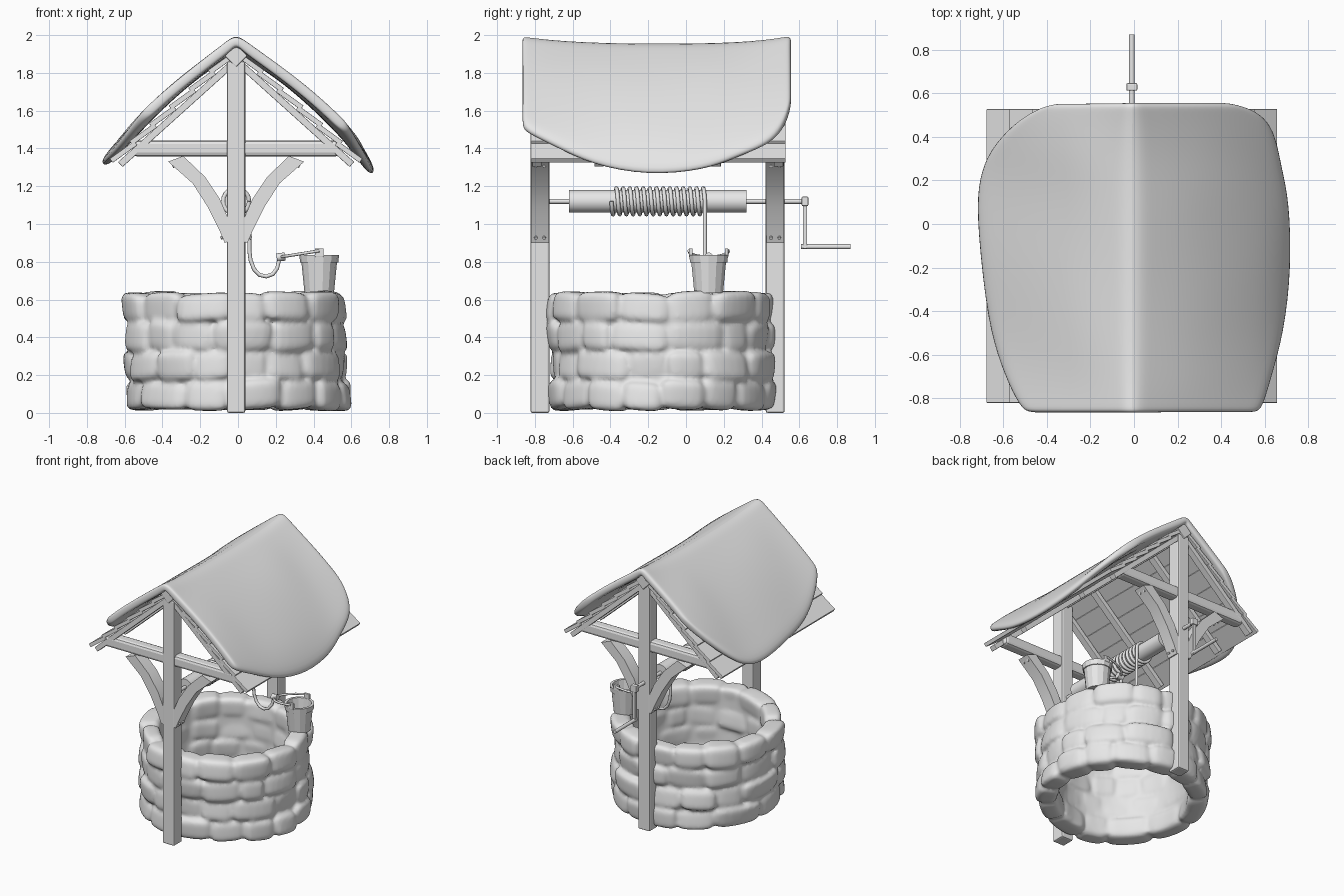
import bpy, bmesh, math, random
from mathutils import Vector, Matrix

random.seed(4)
cube = bpy.data.objects.get("Cube")
if cube:
    bpy.data.objects.remove(cube)

grey = bpy.data.materials.new("plain_grey")
grey.use_nodes = True
grey.diffuse_color = (0.8, 0.8, 0.8, 1)
grey.node_tree.nodes["Principled BSDF"].inputs["Base Color"].default_value = (0.8, 0.8, 0.8, 1)

CX, CY = -0.01, -0.13          # well centre
FRONT, BACK = -0.773, 0.472    # post positions
ROLL_Z = 1.12
PITCH = math.atan(0.9)


def add(name, data):
    obj = bpy.data.objects.new(name, data)
    bpy.context.collection.objects.link(obj)
    data.materials.append(grey)
    return obj


def finish(name, bm, smooth=False, bevel=0):
    bmesh.ops.recalc_face_normals(bm, faces=bm.faces)
    mesh = bpy.data.meshes.new(name)
    bm.to_mesh(mesh)
    bm.free()
    obj = add(name, mesh)
    if bevel:
        mod = obj.modifiers.new("bevel", 'BEVEL')
        mod.width, mod.segments = bevel, 2
    if smooth:
        bpy.ops.object.select_all(action='DESELECT')
        bpy.context.view_layer.objects.active = obj
        obj.select_set(True)
        bpy.ops.object.shade_smooth_by_angle(angle=math.radians(40))
    return obj


def box(name, centre, size, tilt=0, bevel=0.006):
    bm = bmesh.new()
    m = Matrix.Translation(centre) @ Matrix.Rotation(tilt, 4, 'Y') @ Matrix.Diagonal((*size, 1))
    bmesh.ops.create_cube(bm, size=1, matrix=m)
    return finish(name, bm, bevel=bevel)


def rod(name, a, b, radius, sides=16):
    a, b = Vector(a), Vector(b)
    bm = bmesh.new()
    m = Matrix.Translation((a + b) / 2) @ (b - a).to_track_quat('Z', 'Y').to_matrix().to_4x4()
    bmesh.ops.create_cone(bm, cap_ends=True, segments=sides, radius1=radius, radius2=radius,
                          depth=(b - a).length, matrix=m)
    return finish(name, bm, smooth=True)


def tube(name, points, radius):
    curve = bpy.data.curves.new(name, 'CURVE')
    curve.dimensions = '3D'
    curve.bevel_depth, curve.bevel_resolution = radius, 2
    curve.use_fill_caps = True
    spline = curve.splines.new('POLY')
    spline.points.add(len(points) - 1)
    for p, co in zip(spline.points, points):
        p.co = (*co, 1)
    spline.use_smooth = True
    return add(name, curve)


def lathe(name, profile, centre, sides):
    """Closed profile of (radius, z) turned about a vertical axis."""
    bm = bmesh.new()
    rings = [[bm.verts.new((centre[0] + r * math.cos(t), centre[1] + r * math.sin(t), z))
              for r, z in profile]
             for t in (math.tau * i / sides for i in range(sides))]
    n = len(profile)
    for i in range(sides):
        a, b = rings[i], rings[(i + 1) % sides]
        for j in range(n):
            k = (j + 1) % n
            bm.faces.new((a[j], b[j], b[k], a[k]))
    return finish(name, bm)


# Stone wall: rounded blocks bent round the ring, fused with a core
def round_block(bm, angle, half_angle, r_in, r_out, z0, z1):
    block = bmesh.new()
    bmesh.ops.create_cube(block, size=2)
    bmesh.ops.subdivide_edges(block, edges=block.edges, cuts=5, use_grid_fill=True)
    lean, twist = random.uniform(-0.012, 0.012), random.uniform(-0.01, 0.01)
    for v in block.verts:
        p = v.co / sum(abs(c) ** 5 for c in v.co) ** 0.2
        t = angle + half_angle * p.x
        r = (r_in + r_out) / 2 + (r_out - r_in) / 2 * p.y + lean * p.z
        z = (z0 + z1) / 2 + (z1 - z0) / 2 * p.z + twist * p.x
        v.co = (CX + r * math.cos(t), CY + r * math.sin(t), z)
    mesh = bpy.data.meshes.new("block")
    block.to_mesh(mesh)
    block.free()
    bm.from_mesh(mesh)
    bpy.data.meshes.remove(mesh)


wall = bmesh.new()
core = lathe("core", [(0.462, 0.04), (0.56, 0.04), (0.56, 0.6), (0.462, 0.6)], (CX, CY), 48)
wall.from_mesh(core.data)
bpy.data.objects.remove(core)
for course in range(4):
    z0 = 0.014 + course * 0.156
    widths = [random.uniform(0.65, 1.4) for _ in range(14)]
    scale = math.tau / sum(widths)
    angle = course * 0.9
    for w in widths:
        half = w * scale / 2
        round_block(wall, angle + half, half * 1.03, 0.45 + random.uniform(-0.01, 0.01),
                    0.6 + random.uniform(-0.028, 0.012), z0 + random.uniform(-0.006, 0.006),
                    z0 + 0.157 + random.uniform(-0.008, 0.006))
        angle += 2 * half
stones = finish("stone_wall", wall, smooth=True)
remesh = stones.modifiers.new("fuse", 'REMESH')
remesh.mode, remesh.voxel_size, remesh.use_smooth_shade = 'VOXEL', 0.014, True
soften = stones.modifiers.new("soften", 'SMOOTH')
soften.factor, soften.iterations = 0.5, 5

# Posts, cross beams and curved braces
lower = [(0.06, 0.90), (0.09, 0.97), (0.15, 1.09), (0.23, 1.215), (0.36, 1.33)]
upper = [(0.28, 1.36), (0.165, 1.25), (0.085, 1.13), (0.03, 1.0), (0.03, 0.91)]
for label, y in (("front", FRONT), ("back", BACK)):
    box(label + "_post", (CX, y, 0.93), (0.097, 0.1, 1.86), bevel=0.01)
    box(label + "_cross_beam", (CX, y, 1.4), (1.09, 0.085, 0.085), bevel=0.02)
    for side, s in (("left", 1), ("right", -1)):
        bm = bmesh.new()
        face = bm.faces.new([bm.verts.new((CX + s * x, y - 0.047, z)) for x, z in lower + upper])
        ext = bmesh.ops.extrude_face_region(bm, geom=[face])
        bmesh.ops.translate(bm, vec=(0, 0.094, 0),
                            verts=[v for v in ext["geom"] if isinstance(v, bmesh.types.BMVert)])
        finish(f"{label}_{side}_brace", bm, smooth=True)
        for dy in (-0.022, 0.022):
            for x, z in ((0.07, 0.93), (0.325, 1.31)):
                rod("brace_bolt", (CX + s * (x - 0.02), y + dy, z + 0.01),
                    (CX + s * (x + 0.012), y + dy, z - 0.006), 0.009, 8)

# Roof frame: ridge beam, rafters and overlapping boards
MID, LENGTH = -0.147, 1.35
box("ridge_beam", (CX, MID, 1.89), (0.085, LENGTH + 0.01, 0.085), tilt=math.pi / 4)


def on_slope(s, along, height):
    return (CX + s * (along * math.cos(PITCH) + height * math.sin(PITCH)),
            1.867 - along * math.sin(PITCH) + height * math.cos(PITCH))


for side, s in (("left", 1), ("right", -1)):
    for y in (-0.79, -0.46, 0.16, 0.49):
        x, z = on_slope(s, 0.42, 0.0)
        box(side + "_rafter", (x, y, z), (0.81, 0.05, 0.036), tilt=s * PITCH, bevel=0.004)
    for i in range(6):
        x, z = on_slope(s, 0.068 + i * 0.14, 0.038)
        box(side + "_roof_board", (x, MID, z), (0.16, LENGTH, 0.027),
            tilt=s * (PITCH - 0.11), bevel=0.003)

# Draped roof cover: rows of (y, right edge, left edge)
rows = [(-0.865, -0.50, 0.58), (-0.84, -0.54, 0.61), (-0.70, -0.61, 0.65), (-0.50, -0.68, 0.71),
        (-0.20, -0.72, 0.745), (0.10, -0.745, 0.735), (0.25, -0.72, 0.70), (0.35, -0.67, 0.68),
        (0.45, -0.58, 0.65), (0.52, -0.48, 0.58), (0.555, -0.38, 0.46)]
COLS = 8


def cover_height(x, y, edge):
    ax = abs(x)
    end = min(1, abs(y + 0.16) / 0.7) ** 3
    bulge = (0.055 - 0.02 * end) * math.sin(min(1, ax / 0.72) * math.pi)
    z = 1.973 + 0.035 * end - (0.86 if x > 0 else 0.87) * ax + bulge
    if x > 0:       # hem hanging past the left eaves
        z -= 0.075 * edge ** 14 * math.exp(-((y + 0.2) / 0.35) ** 2)
    return z + 0.008 * math.sin(9 * y + 5 * x) * min(1, ax * 4)


bm = bmesh.new()
grid = []
for y, xr, xl in rows:
    line = []
    for c in range(-COLS, COLS + 1):
        u = abs(c) / COLS
        x = u * (xl if c > 0 else -xr) * (1 if c > 0 else -1)
        line.append(bm.verts.new((x + CX * (1 - u), y, cover_height(x, y, u))))
    grid.append(line)
for a, b in zip(grid, grid[1:]):
    for i in range(2 * COLS):
        bm.faces.new((a[i], a[i + 1], b[i + 1], b[i]))
cover = finish("roof_cover", bm, smooth=True)
solid = cover.modifiers.new("thickness", 'SOLIDIFY')
solid.thickness, solid.offset = 0.055, -1
sub = cover.modifiers.new("round", 'SUBSURF')
sub.levels = sub.render_levels = 2

# Winding roller, axle and crank
rod("roller", (CX, -0.62, ROLL_Z), (CX, 0.32, ROLL_Z), 0.06, 24)
rod("axle", (CX, -0.74, ROLL_Z), (CX, 0.64, ROLL_Z), 0.013)
box("crank_hub", (CX, 0.63, ROLL_Z), (0.05, 0.035, 0.05))
box("crank_arm", (CX, 0.63, 1.0), (0.025, 0.022, 0.26), bevel=0.004)
rod("crank_handle", (CX, 0.61, 0.88), (CX, 0.87, 0.88), 0.013)

# Rope: coils on the roller, then a slack loop to the bucket
TURNS, STEPS = 14, 20
coil = []
for i in range(TURNS * STEPS + 1):
    t = math.tau * i / STEPS
    coil.append((CX + 0.069 * math.cos(t), -0.395 + 0.495 * i / (TURNS * STEPS),
                 ROLL_Z - 0.069 * math.sin(t)))
slack = [(0.06, 0.1, 0.86), (0.066, 0.1, 0.81), (0.085, 0.1, 0.76), (0.115, 0.1, 0.73),
         (0.15, 0.1, 0.722), (0.185, 0.1, 0.735), (0.207, 0.11, 0.765), (0.22, 0.12, 0.82)]
tube("rope", coil + slack, 0.011)
rod("rope_knot", (0.205, 0.12, 0.822), (0.25, 0.12, 0.828), 0.022, 10)

# Bucket with rim band, ears and lowered handle
BX, BY = 0.43, 0.12
lathe("bucket", [(0.0005, 0.635), (0.078, 0.635), (0.098, 0.835), (0.086, 0.835),
                 (0.068, 0.655), (0.0005, 0.655)], (BX, BY), 14)
lathe("bucket_band", [(0.088, 0.795), (0.101, 0.795), (0.105, 0.835), (0.09, 0.835)],
      (BX, BY), 14)
for dy in (-0.095, 0.095):
    box("bucket_ear", (BX, BY + dy, 0.848), (0.045, 0.018, 0.045), bevel=0.003)
hoop = [(BX - 0.2 * math.sin(t), BY - 0.105 * math.cos(t), 0.858 - 0.032 * math.sin(t))
        for t in (math.pi * i / 20 for i in range(21))]
tube("bucket_handle", hoop, 0.008)
